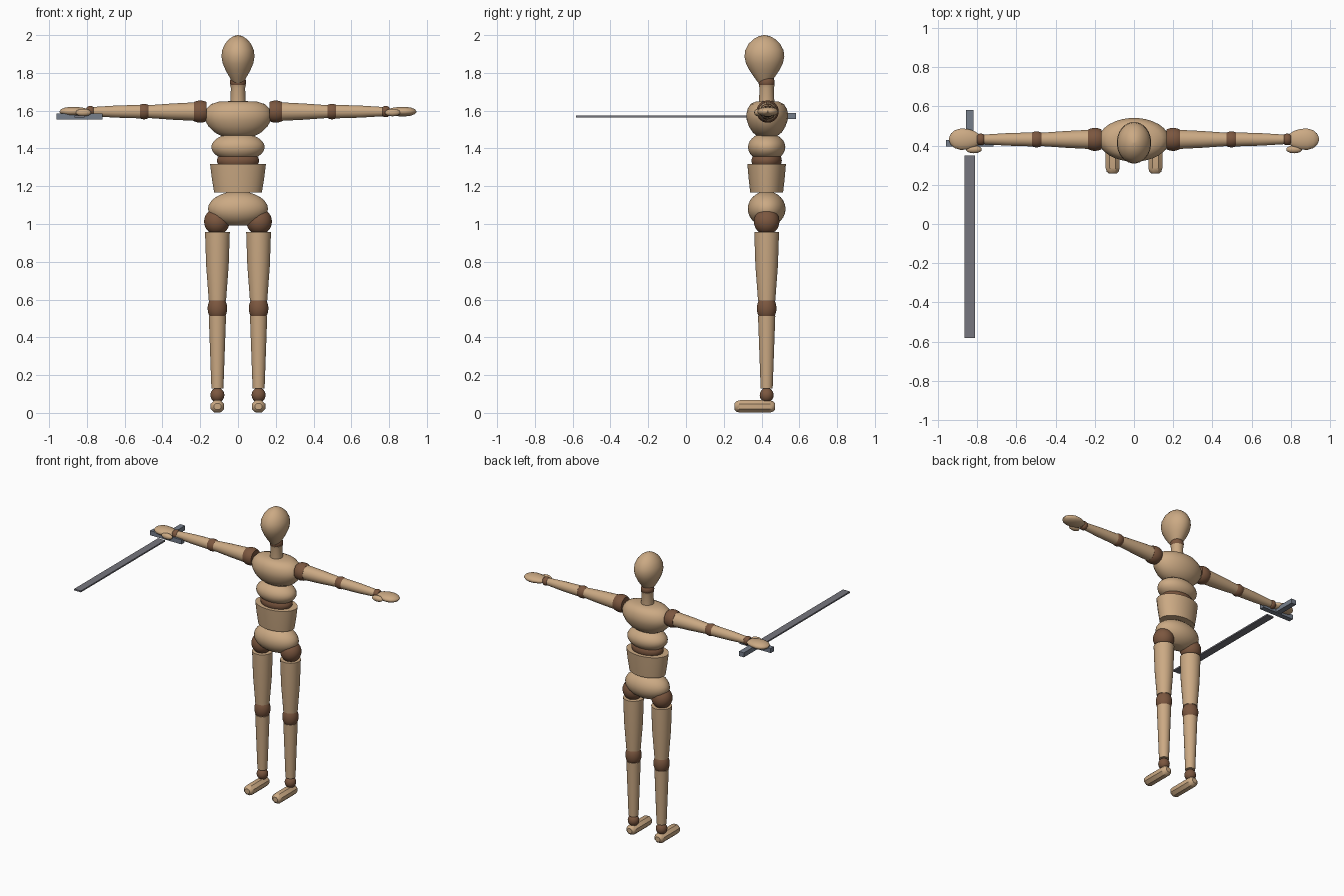
import bpy, bmesh
from math import sin, cos, pi, sqrt

cube = bpy.data.objects.get("Cube")
if cube:
    bpy.data.objects.remove(cube, do_unlink=True)


def material(name, rgb):
    m = bpy.data.materials.new(name)
    m.use_nodes = True
    m.diffuse_color = (*rgb, 1)
    node = next(n for n in m.node_tree.nodes if n.type == 'BSDF_PRINCIPLED')
    node.inputs["Base Color"].default_value = (*rgb, 1)
    return m


WOOD = material("light wood", (0.60, 0.40, 0.23))
JOINT = material("dark wood", (0.20, 0.095, 0.05))
STEEL = material("blade steel", (0.18, 0.18, 0.21))
HILT = material("hilt grey", (0.18, 0.21, 0.26))


def finish(name, bm, mat, smooth=True):
    bmesh.ops.recalc_face_normals(bm, faces=bm.faces)
    mesh = bpy.data.meshes.new(name)
    bm.to_mesh(mesh)
    bm.free()
    mesh.materials.append(mat)
    ob = bpy.data.objects.new(name, mesh)
    bpy.context.collection.objects.link(ob)
    if smooth:
        bpy.ops.object.select_all(action='DESELECT')
        ob.select_set(True)
        bpy.context.view_layer.objects.active = ob
        bpy.ops.object.shade_smooth_by_angle(angle=pi / 5)
    return ob


def lathe(name, mat, profile, centre, axis='Z', squash=1.0, sides=28):
    """Turn (position, radius) pairs about an axis; squash flattens one side."""
    place = {'Z': lambda t, u, v: (u, v, t),
             'X': lambda t, u, v: (t, u, v),
             'Y': lambda t, u, v: (u, t, v)}[axis]
    bm = bmesh.new()
    rings = []
    for t, r in profile:
        ring = []
        for i in range(sides):
            a = 2 * pi * (i + 0.5) / sides
            p = place(t, r * cos(a), r * sin(a) * squash)
            ring.append(bm.verts.new([p[k] + centre[k] for k in range(3)]))
        rings.append(ring)
    for low, high in zip(rings, rings[1:]):
        for i in range(sides):
            j = (i + 1) % sides
            bm.faces.new((low[i], low[j], high[j], high[i]))
    bm.faces.new(rings[0])
    bm.faces.new(rings[-1])
    return finish(name, bm, mat)


def bulge(half, radius, depth, steps=12):
    """Ellipse profile cut at +-half, where depth is its full half length."""
    ts = [half * sin(pi * (k / steps - 0.5)) for k in range(steps + 1)]
    return [(t, radius * sqrt(max(1 - (t / depth) ** 2, 0.0004))) for t in ts]


def box(name, mat, low, high):
    bm = bmesh.new()
    bmesh.ops.create_cube(bm, size=1)
    for v in bm.verts:
        v.co = [high[k] if v.co[k] > 0 else low[k] for k in range(3)]
    return finish(name, bm, mat, smooth=False)


Y = 0.427

# Head and neck
lathe("head", WOOD, [(1.745, 0.03), (1.76, 0.042), (1.785, 0.060), (1.815, 0.080),
                     (1.85, 0.098), (1.885, 0.106), (1.92, 0.102), (1.955, 0.083),
                     (1.98, 0.056), (1.994, 0.03), (2.0, 0.003)],
      (0, 0.415, 0), squash=1).scale.x = 0.83
lathe("neck_joint", JOINT, bulge(0.022, 0.043, 0.04), (0, Y, 1.75))
lathe("neck", WOOD, [(1.62, 0.042), (1.72, 0.038), (1.735, 0.042)], (0, Y, 0))

# Torso
lathe("chest", WOOD, [(1.455, 0.05), (1.465, 0.085), (1.485, 0.125), (1.515, 0.156),
                      (1.55, 0.176), (1.58, 0.18), (1.61, 0.168), (1.635, 0.143),
                      (1.648, 0.10), (1.65, 0.05)], (0, 0.43, 0), squash=0.62)
lathe("ribs", WOOD, bulge(0.065, 0.142, 0.075), (0, Y, 1.407), squash=0.7)
lathe("waist_joint", JOINT, bulge(0.03, 0.112, 0.06), (0, Y, 1.335), squash=0.72)
lathe("abdomen", WOOD, [(1.167, 0.127), (1.24, 0.139), (1.318, 0.149)],
      (0, Y, 0), squash=0.69)
lathe("pelvis", WOOD, bulge(0.088, 0.16, 0.093), (0, Y, 1.08), squash=0.63)

for side, s in (("left", 1), ("right", -1)):
    # Leg
    x = 0.109 * s
    lathe(side + "_hip_joint", JOINT, bulge(0.06, 0.068, 0.07), (x + 0.003 * s, Y, 1.013))
    lathe(side + "_thigh", WOOD, [(0.595, 0.046), (0.78, 0.060), (0.958, 0.066)], (x, Y, 0))
    lathe(side + "_knee_joint", JOINT, bulge(0.042, 0.052, 0.07), (x, Y, 0.553))
    lathe(side + "_shin", WOOD, [(0.13, 0.032), (0.513, 0.046)], (x, Y, 0))
    lathe(side + "_ankle_joint", JOINT, bulge(0.036, 0.037, 0.039), (x, Y, 0.094))
    lathe(side + "_foot", WOOD, [(0.257, 0.02), (0.267, 0.033), (0.287, 0.039),
                                 (0.44, 0.039), (0.462, 0.032), (0.472, 0.02)],
          (x, 0, 0.034), axis='Y', squash=0.92, sides=8)

    # Arm, running outward along x
    def arm(part, mat, profile, z=1.595, y=0.432, squash=1.0):
        lathe(side + part, mat, [(t * s, r) for t, r in profile], (0, y, z), 'X', squash)

    def shifted(profile, x0):
        return [(t + x0, r) for t, r in profile]

    arm("_shoulder_joint", JOINT, shifted(bulge(0.034, 0.059, 0.065), 0.20))
    arm("_upper_arm", WOOD, [(0.232, 0.049), (0.35, 0.043), (0.475, 0.034)])
    arm("_elbow_joint", JOINT, shifted(bulge(0.026, 0.041, 0.045), 0.498))
    arm("_forearm", WOOD, [(0.52, 0.036), (0.65, 0.032), (0.775, 0.024)])
    arm("_wrist_joint", JOINT, shifted(bulge(0.019, 0.030, 0.028), 0.782))
    arm("_hand", WOOD, [(0.782, 0.012), (0.79, 0.025), (0.815, 0.042), (0.85, 0.053),
                        (0.885, 0.055), (0.915, 0.046), (0.935, 0.029), (0.945, 0.006)],
        z=1.595, y=0.433, squash=0.47)
    arm("_thumb", WOOD, shifted(bulge(0.04, 0.020, 0.041), 0.818), z=1.59, y=0.381)

# Sword in the right hand
box("sword_blade", STEEL, (-0.866, -0.583, 1.565), (-0.813, 0.35, 1.575))
box("sword_guard", HILT, (-0.96, 0.395, 1.554), (-0.717, 0.43, 1.586))
box("sword_grip", HILT, (-0.858, 0.395, 1.555), (-0.82, 0.583, 1.587))
